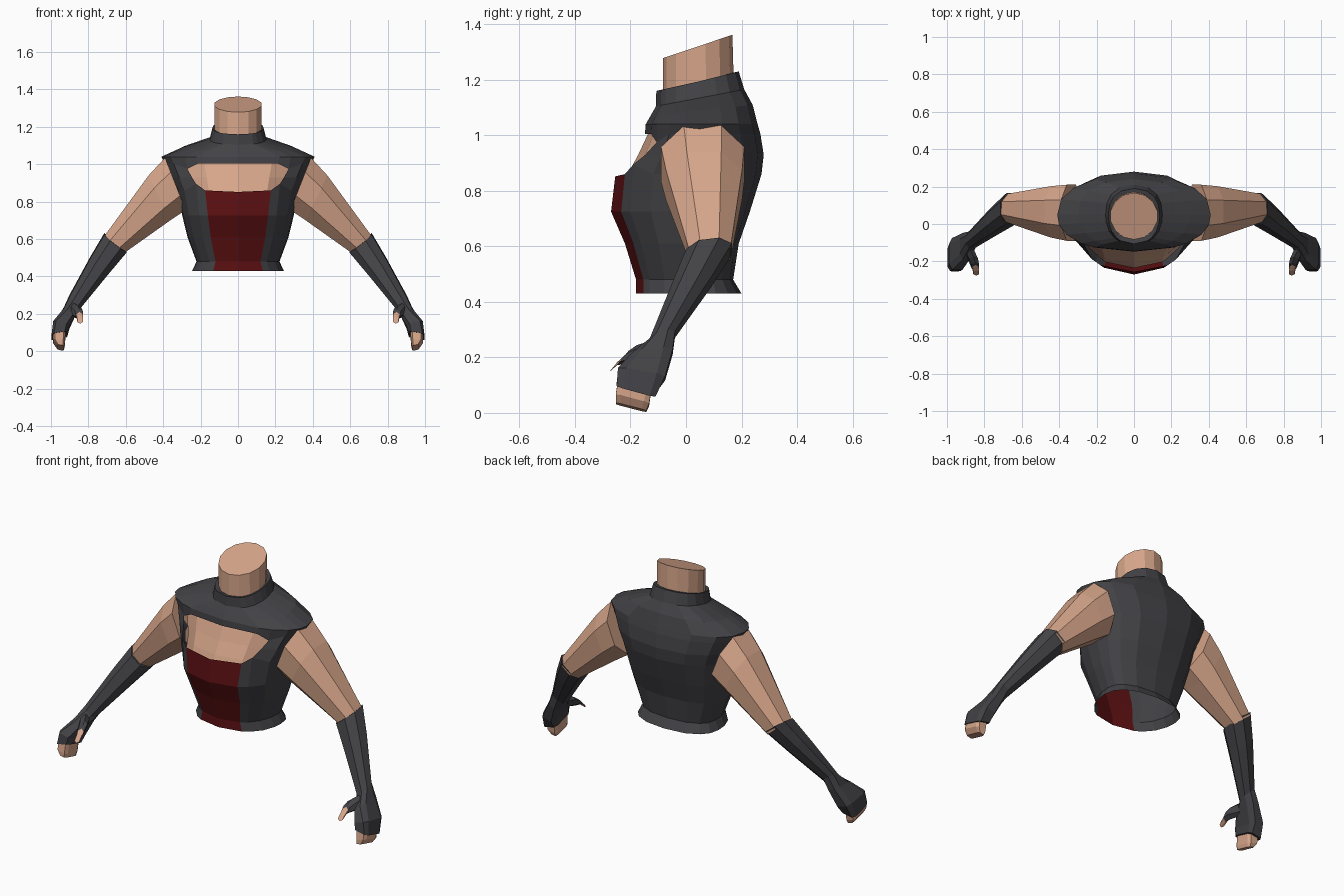
import bpy, bmesh, math
from mathutils import Vector

if "Cube" in bpy.data.objects:
    bpy.data.objects.remove(bpy.data.objects["Cube"])


def material(name, rgb):
    m = bpy.data.materials.new(name)
    m.diffuse_color = (*rgb, 1)
    m.use_nodes = True
    m.node_tree.nodes["Principled BSDF"].inputs["Base Color"].default_value = m.diffuse_color
    return m


SKIN = material("skin", (0.68, 0.38, 0.255))
CLOTH = material("charcoal cloth", (0.055, 0.055, 0.062))
RED = material("dark red cloth", (0.105, 0.005, 0.006))


def finish(name, bm, mats, recalc=True):
    if recalc:
        bmesh.ops.recalc_face_normals(bm, faces=bm.faces)
    me = bpy.data.meshes.new(name)
    bm.to_mesh(me)
    bm.free()
    for m in mats:
        me.materials.append(m)
    ob = bpy.data.objects.new(name, me)
    bpy.context.collection.objects.link(ob)
    return ob


def loft(name, mat, sections, n=8, side=1):
    """Capped tube; each section is (centre, half axis a, half axis b, exponent)."""
    bm = bmesh.new()
    rings = []
    for c, a, b, e in sections:
        ring = []
        for i in range(n):
            t = 2 * math.pi * (i + 0.5) / n
            k = math.cos(math.pi / n) ** e
            u, v = (math.copysign(abs(f) ** e, f) / k for f in (math.cos(t), math.sin(t)))
            p = Vector(c) + Vector(a) * u + Vector(b) * v
            ring.append(bm.verts.new((p.x * side, p.y, p.z)))
        rings.append(ring)
    for r, s in zip(rings, rings[1:]):
        for i in range(n):
            j = (i + 1) % n
            bm.faces.new((r[i], r[j], s[j], s[i]))
    bm.faces.new(rings[0])
    bm.faces.new(rings[-1])
    return finish(name, bm, [mat])


# Torso garment: rows are (z, half width, front y, back y, rise towards the back)
ROWS = [
    (0.43, 0.245, -0.18, 0.20, 0), (0.48, 0.222, -0.18, 0.17, 0),
    (0.61, 0.27, -0.22, 0.19, 0), (0.725, 0.298, -0.27, 0.23, 0),
    (0.86, 0.325, -0.255, 0.272, 0), (0.93, 0.357, -0.20, 0.28, 0),
    (1.005, 0.392, -0.148, 0.268, 0), (1.04, 0.41, -0.145, 0.258, 0),
    (1.09, 0.30, -0.128, 0.24, 0.02), (1.135, 0.152, -0.108, 0.21, 0.03),
    (1.195, 0.137, -0.107, 0.19, 0.035), (1.19, 0.118, -0.08, 0.165, 0.035),
]
FRONT = [0, 0.54, 0.69, 0.88, 0.98, 1]
BACK = [0.95, 0.8, 0.5, 0]
CY, P = 0.05, 2.3


def curve(x):
    return (1 - x ** P) ** (1 / P)


half = [(x, -curve(x)) for x in FRONT] + [(x, curve(x)) for x in BACK]
outline = half + [(-x, y) for x, y in half[-2:0:-1]]
N = len(outline)

bm = bmesh.new()
grid = []
for k, (z, hw, yf, yb, rise) in enumerate(ROWS):
    ring = []
    for i, (x, y) in enumerate(outline):
        dz = rise * y
        if i in (2, N - 2):                       # rounded corners of the neckline window
            dz += {4: 0.035, 6: -0.03}.get(k, 0)
        if k == 4 and i == 0:
            dz -= 0.008
        ring.append(bm.verts.new((x * hw, CY + y * ((CY - yf) if y < 0 else (yb - CY)), z + dz)))
    grid.append(ring)
for k in range(len(ROWS) - 1):
    for i in range(N):
        j = (i + 1) % N
        if k in (4, 5) and i in (0, 1, N - 2, N - 1):
            continue                              # chest window
        f = bm.faces.new((grid[k][i], grid[k][j], grid[k + 1][j], grid[k + 1][i]))
        f.material_index = 1 if k < 4 and i in (0, N - 1) else 0
finish("torso_garment", bm, [CLOTH, RED], recalc=False)

# Chest skin behind the window
bm = bmesh.new()
rows = []
for z, hw, yf in ((0.80, 0.29, -0.235), (0.86, 0.29, -0.21), (0.93, 0.31, -0.172), (1.02, 0.34, -0.13)):
    rows.append([bm.verts.new((x * hw, CY - curve(abs(x)) * (CY - yf), z))
                 for x in (-0.85, -0.54, 0, 0.54, 0.85)])
for r, s in zip(rows, rows[1:]):
    for i in range(4):
        bm.faces.new((r[i], r[i + 1], s[i + 1], s[i]))
finish("chest_skin", bm, [SKIN], recalc=False)

# Neck with a sloped top
loft("neck", SKIN, [
    ((0, 0.045, 1.12), (0.125, 0, 0), (0, 0.125, 0.03), 1),
    ((0, 0.042, 1.32), (0.125, 0, 0), (0, 0.122, 0.041), 1)], n=14)

# Arms, gloves and fingers, mirrored
for side, tag in ((1, "left"), (-1, "right")):
    loft(tag + "_upper_arm", SKIN, [
        ((0.335, 0.06, 0.895), (0.055, 0, 0.14), (0, 0.15, 0), 0.9),
        ((0.42, 0.065, 0.82), (0.058, 0, 0.12), (0, 0.137, 0), 0.9),
        ((0.66, 0.085, 0.572), (0.054, 0, 0.045), (0, 0.075, 0), 0.9)], side=side)
    loft(tag + "_glove", CLOTH, [
        ((0.655, 0.083, 0.58), (0.06, 0, 0.047), (0, 0.082, 0.01), 0.9),
        ((0.74, 0.02, 0.46), (0.05, 0, 0.04), (0, 0.07, 0.01), 0.9),
        ((0.868, -0.085, 0.27), (0.033, 0, 0.026), (0, 0.045, 0.012), 0.9),
        ((0.898, -0.12, 0.215), (0.033, 0, 0.018), (0, 0.072, 0.005), 0.7),
        ((0.945, -0.16, 0.14), (0.043, 0, 0.012), (0, 0.085, -0.015), 0.5),
        ((0.955, -0.18, 0.083), (0.042, 0, -0.008), (0, 0.07, -0.019), 0.4)], side=side)
    loft(tag + "_fingers", SKIN, [
        ((0.955, -0.185, 0.10), (0.034, 0, -0.006), (0, 0.06, -0.016), 0.4),
        ((0.957, -0.193, 0.045), (0.031, 0, 0.008), (0, 0.06, -0.016), 0.4),
        ((0.95, -0.198, 0.02), (0.018, 0, 0.004), (0, 0.055, -0.014), 0.4)], side=side)
    loft(tag + "_thumb_sleeve", CLOTH, [
        ((0.89, -0.13, 0.225), (0.026, 0, 0.01), (0, 0.02, 0.035), 1),
        ((0.858, -0.195, 0.21), (0.024, 0, 0), (0, 0.016, 0.03), 1),
        ((0.848, -0.228, 0.198), (0.02, 0, 0), (0, 0.018, 0.022), 1)], n=6, side=side)
    loft(tag + "_thumb", SKIN, [
        ((0.85, -0.215, 0.207), (0.017, 0, 0), (0, 0.014, 0.018), 1),
        ((0.844, -0.262, 0.165), (0.015, 0, 0), (0, 0.012, 0.015), 1)], n=6, side=side)
